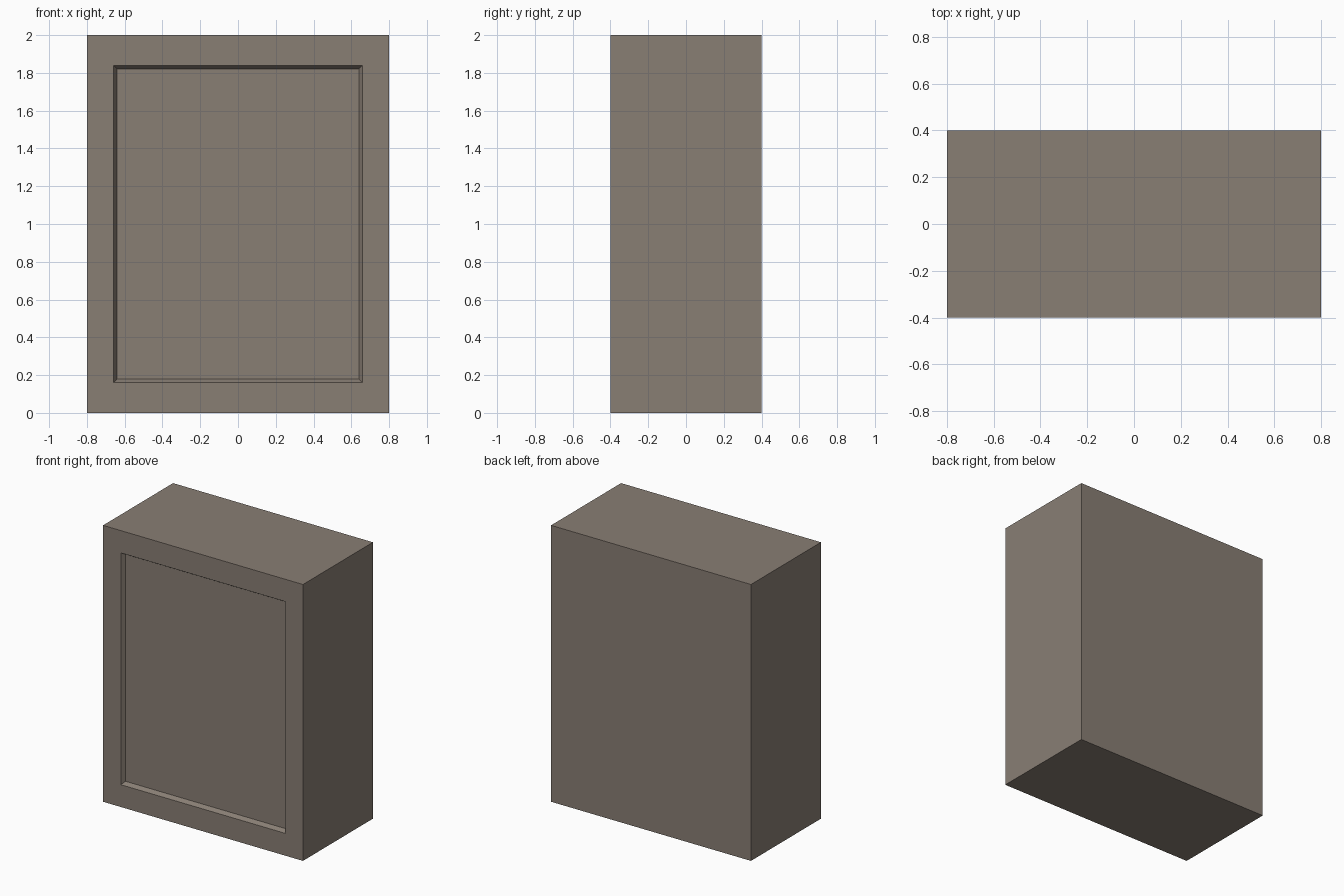
import bpy, bmesh
from mathutils import Matrix

if "Cube" in bpy.data.objects:
    bpy.data.objects.remove(bpy.data.objects["Cube"])

W, D, H = 1.6, 0.8, 2.0           # overall size
FRAME_X, FRAME_Z = 0.20, 0.22     # border around the recessed panel
BEVEL, DEPTH = 0.025, 0.03        # sloped rim width and recess depth


def front_face(bm):
    return min(bm.faces, key=lambda f: f.calc_center_median().y)


bm = bmesh.new()

# Solid cabinet block standing on the ground
bmesh.ops.create_cube(bm, size=1, matrix=Matrix.Translation((0, 0, H / 2)) @ Matrix.Diagonal((W, D, H, 1)))

# Flat border on the front, slightly wider at top and bottom
panel = front_face(bm)
bmesh.ops.inset_region(bm, faces=[panel], thickness=FRAME_X)
for v in panel.verts:
    v.co.z += (FRAME_X - FRAME_Z) * (1 if v.co.z > H / 2 else -1)

# Sloped rim down to the recessed panel
bmesh.ops.inset_region(bm, faces=[panel], thickness=BEVEL)
for v in panel.verts:
    v.co.y += DEPTH

bm.normal_update()
mesh = bpy.data.meshes.new("panelled_block")
bm.to_mesh(mesh)
bm.free()
block = bpy.data.objects.new("panelled_block", mesh)
bpy.context.collection.objects.link(block)

# Warm grey-brown finish
mat = bpy.data.materials.new("warm_grey")
mat.diffuse_color = (0.25, 0.21, 0.175, 1)
mat.use_nodes = True
mat.node_tree.nodes["Principled BSDF"].inputs["Base Color"].default_value = mat.diffuse_color
mesh.materials.append(mat)
